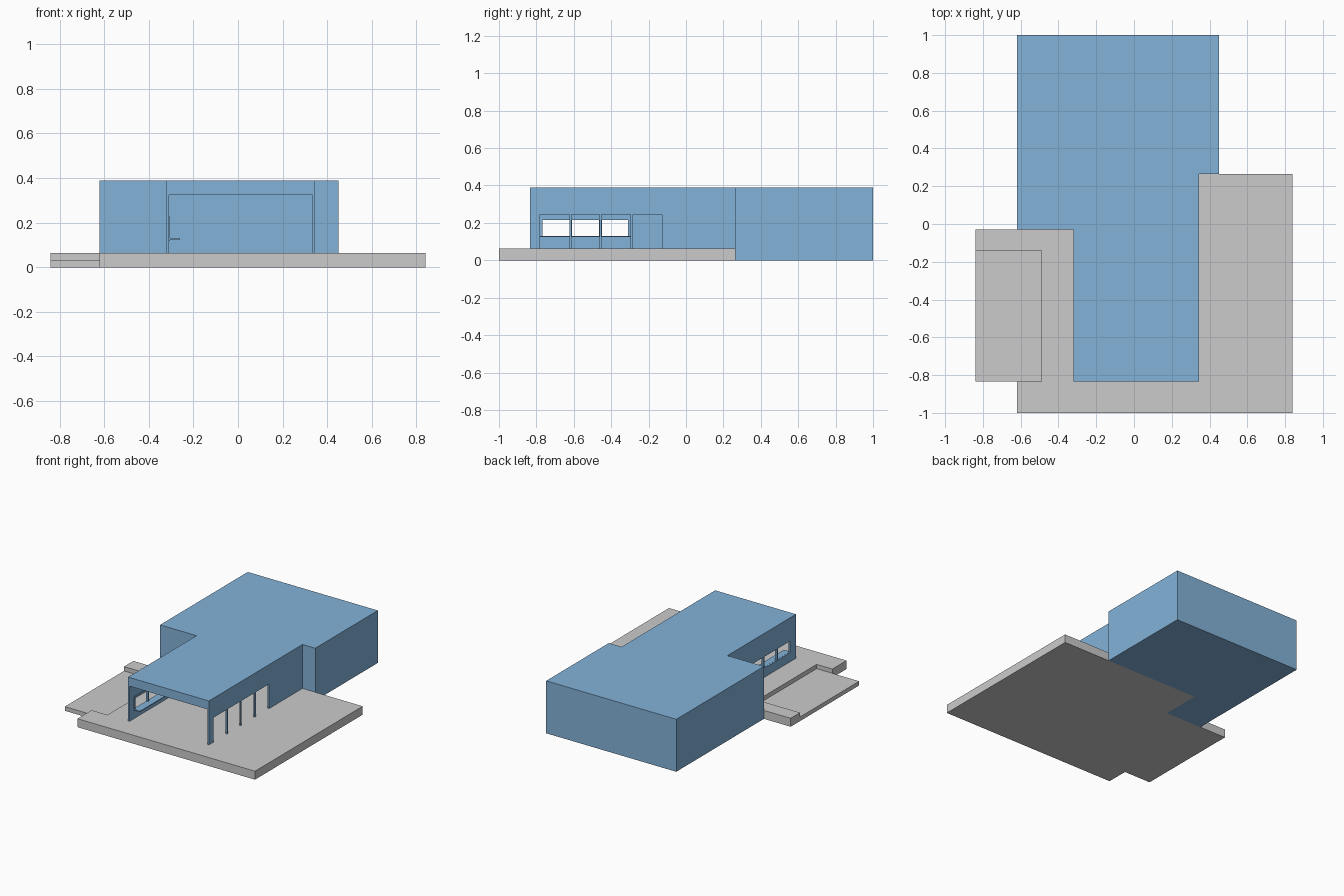
import bpy, bmesh

if "Cube" in bpy.data.objects:
    bpy.data.objects.remove(bpy.data.objects["Cube"])

blue = bpy.data.materials.new("blue_wall")
blue.diffuse_color = (0.23, 0.45, 0.70, 1)
blue.use_nodes = True
blue.node_tree.nodes["Principled BSDF"].inputs["Base Color"].default_value = blue.diffuse_color


def prism(name, outline, z0, z1, mat=None):
    """Extrude a ground outline from z0 up to z1."""
    bm = bmesh.new()
    face = bm.faces.new([bm.verts.new((x, y, z0)) for x, y in outline])
    top = bmesh.ops.extrude_face_region(bm, geom=[face])["geom"]
    bmesh.ops.translate(bm, vec=(0, 0, z1 - z0),
                        verts=[v for v in top if isinstance(v, bmesh.types.BMVert)])
    bmesh.ops.recalc_face_normals(bm, faces=bm.faces)
    mesh = bpy.data.meshes.new(name)
    bm.to_mesh(mesh)
    bm.free()
    if mat:
        mesh.materials.append(mat)
    obj = bpy.data.objects.new(name, mesh)
    bpy.context.collection.objects.link(obj)
    return obj


def box(name, x0, x1, y0, y1, z0, z1, mat=blue):
    return prism(name, [(x0, y0), (x1, y0), (x1, y1), (x0, y1)], z0, z1, mat)


FLOOR, CEIL, TOP = 0.063, 0.325, 0.39
LEFT, RIGHT, FRONT, BACK = -0.32, 0.345, -0.835, 0.265
T = 0.011

# Terrace with a lowered pad on the left
prism("terrace", [(-.62, -1), (.84, -1), (.84, BACK), (LEFT, BACK), (LEFT, -.03),
                  (-.84, -.03), (-.84, -.14), (-.49, -.14), (-.49, FRONT),
                  (-.62, FRONT)], 0, FLOOR)
box("lower_pad", -.84, -.49, FRONT, -.14, 0, 0.031, None)

# Closed rear block and the roof of the front hall
prism("rear_block", [(-.62, -.03), (LEFT, -.03), (LEFT, BACK), (.45, BACK),
                     (.45, 1), (-.62, 1)], 0, TOP, blue)
box("hall_roof", LEFT, RIGHT, FRONT, BACK, CEIL, TOP)

# Right wall: four door openings between slim posts
HEAD = 0.245
box("right_lintel", RIGHT - T, RIGHT, FRONT, BACK, HEAD, CEIL)
for i, (a, b) in enumerate([(FRONT, -.78), (-.622, -.612), (-.462, -.452),
                            (-.296, -.284), (-.128, BACK)]):
    box(f"right_post_{i + 1}", RIGHT - T, RIGHT, a, b, FLOOR, HEAD)

# Left wall around a long window
W0, W1, SILL, WTOP = -.78, -.295, 0.118, 0.228
box("left_wall_front", LEFT, LEFT + T, FRONT, W0, FLOOR, CEIL)
box("left_wall_rear", LEFT, LEFT + T, W1, -.03, FLOOR, CEIL)
box("left_wall_below", LEFT, LEFT + T, W0, W1, FLOOR, SILL)
box("left_wall_above", LEFT, LEFT + T, W0, W1, WTOP, CEIL)

# Window frame, mullions and inner shelf
F0, F1 = LEFT, LEFT + 0.015
box("frame_bottom", F0, F1, W0, W1, SILL, 0.13)
box("frame_top", F0, F1, W0, W1, 0.216, WTOP)
for i, (a, b) in enumerate([(W0, -.766), (-.624, -.61), (-.464, -.45), (-.309, W1)]):
    box(f"window_upright_{i + 1}", F0, F1, a, b, 0.13, 0.216)
box("window_shelf", LEFT + T, -.26, W0, W1, 0.125, 0.131)
